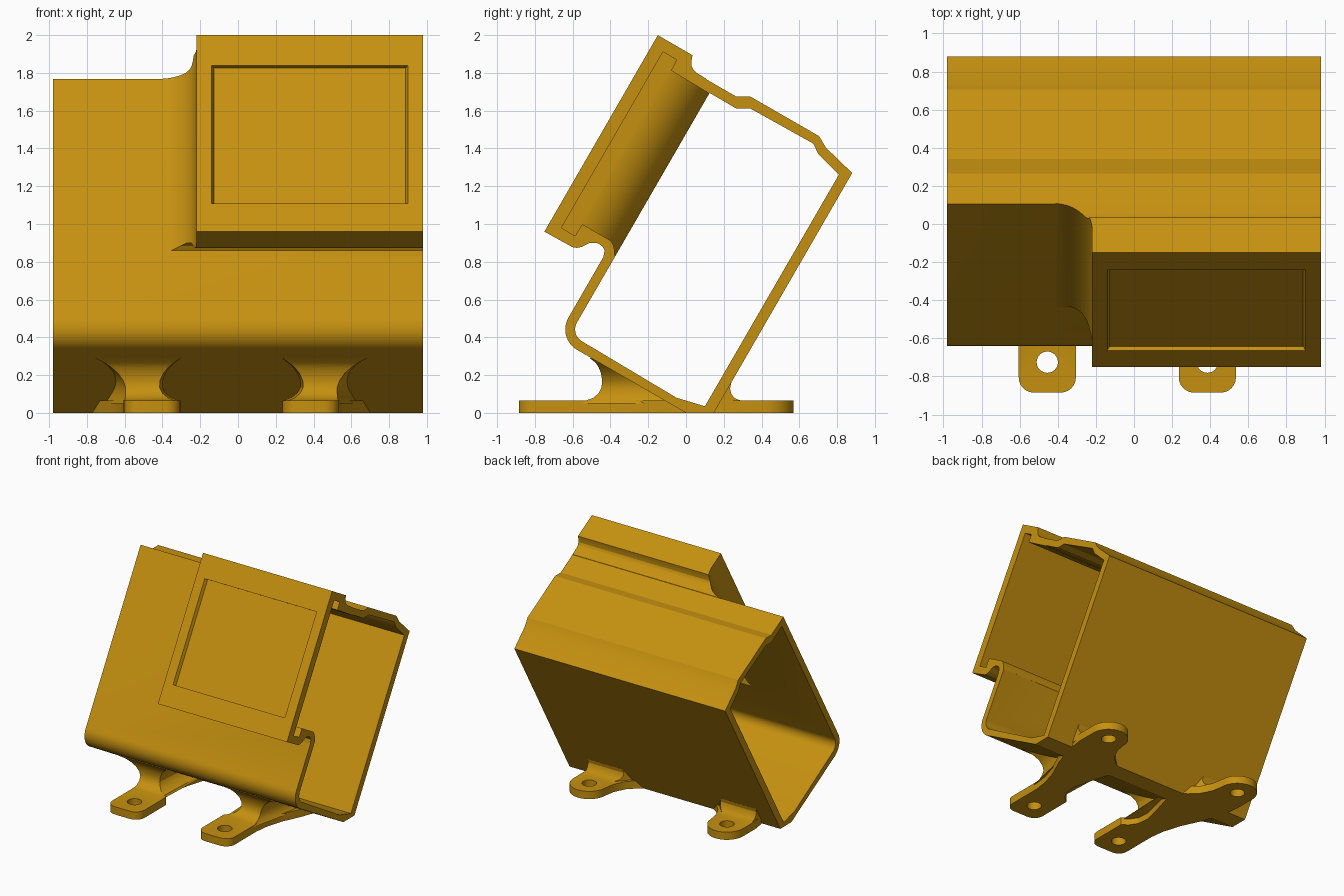
import bpy, bmesh, math
from mathutils import Vector

if "Cube" in bpy.data.objects:
    bpy.data.objects.remove(bpy.data.objects["Cube"])

gold = bpy.data.materials.new("mustard plastic")
gold.diffuse_color = (0.56, 0.28, 0.005, 1)
gold.use_nodes = True
gold.node_tree.nodes["Principled BSDF"].inputs["Base Color"].default_value = gold.diffuse_color

A = Vector((0, 0.5, 0.866))       # direction up the tilted front face
N = Vector((0, -0.866, 0.5))      # outward normal of the front face
P0 = Vector((0, -0.44, 0.82))     # reference point on the front face
END = 0.98


def loft(name, rings):
    """Closed solid through rings with equal point counts."""
    bm = bmesh.new()
    vs = [[bm.verts.new(p) for p in r] for r in rings]
    n = len(vs[0])
    for a, b in zip(vs, vs[1:]):
        for i in range(n):
            bm.faces.new((a[i], a[(i + 1) % n], b[(i + 1) % n], b[i]))
    bm.faces.new(vs[0])
    bm.faces.new(vs[-1])
    bmesh.ops.recalc_face_normals(bm, faces=bm.faces)
    me = bpy.data.meshes.new(name)
    bm.to_mesh(me)
    bm.free()
    me.materials.append(gold)
    ob = bpy.data.objects.new(name, me)
    bpy.context.collection.objects.link(ob)
    return ob


def prism_x(name, yz, x0, x1):
    return loft(name, [[(x, y, z) for y, z in yz] for x in (x0, x1)])


def prism_z(name, xy, z0, z1):
    return loft(name, [[(x, y, z) for x, y in xy] for z in (z0, z1)])


def arc(cx, cy, r, a0, a1, n=14):
    return [(cx + r * math.cos(math.radians(a0 + (a1 - a0) * i / n)),
             cy + r * math.sin(math.radians(a0 + (a1 - a0) * i / n))) for i in range(n + 1)]


def boolean(ob, other, op, keep=False):
    m = ob.modifiers.new("cut", 'BOOLEAN')
    m.operation, m.solver, m.object = op, 'EXACT', other
    bpy.context.view_layer.objects.active = ob
    bpy.ops.object.modifier_apply(modifier=m.name)
    if not keep:
        bpy.data.objects.remove(other)


def interp(table, d):
    for (d0, v0), (d1, v1) in zip(table, table[1:]):
        if d <= d1:
            return v0 + (v1 - v0) * max(0, (d - d0) / (d1 - d0))
    return table[-1][1]


def housing(name, low, high, r, x1):
    """Screen housing sliced outward from the face, its left end flaring with radius r."""
    ds = {round(p[0], 4) for p in low + high}
    ds |= {round(0.2 - r * math.cos(math.radians(a)), 4) for a in range(0, 91, 6)}
    rings = []
    for d in sorted(ds):
        k = min(max(0.2 - d, 0), r)
        x0 = -0.42 + math.sqrt(r * r - k * k)
        u0, u1 = interp(low, d), interp(high, d)
        base = P0 + N * d
        rings.append([base + A * u + Vector((x, 0, 0))
                      for x, u in ((x0, u0), (x1, u0), (x1, u1), (x0, u1))])
    return loft(name, rings)


# Main tube
outer = [(0.106, 1.767), (0.265, 1.675), (0.34, 1.675), (0.705, 1.465), (0.74, 1.405),
         (0.88, 1.27), (0.147, 0), (0, 0)] + arc(-0.514, 0.442, 0.125, 240, 150)
inner = [(0.125, 1.694), (0.265, 1.612), (0.34, 1.612), (0.675, 1.425), (0.70, 1.37),
         (0.81, 1.262), (0.10, 0.035), (-0.05, 0.08)] + arc(-0.514, 0.442, 0.073, 240, 150)
body = prism_x("body_shell", outer, -END, END)
void = prism_x("interior", inner, -1.1, 1.1)

# Raised screen housing, hollow with a slot for the panel
low = [(-0.03, 0.0), (0.0, 0.005), (0.012, 0.04), (0.035, 0.053), (0.066, 0.054),
       (0.10, 0.034), (0.125, -0.003), (0.145, -0.022), (0.169, -0.031), (0.338, -0.034)]
high = [(-0.03, 1.07), (0.0, 1.095), (0.06, 1.097), (0.085, 1.103), (0.105, 1.118),
        (0.116, 1.14), (0.126, 1.167), (0.338, 1.167)]
boolean(body, housing("screen_housing", low, high, 0.2, END), 'UNION')
low = [(-0.08, 0.035), (-0.05, 0.04), (-0.027, 0.073), (-0.01, 0.09), (0.01, 0.10),
       (0.184, 0.10), (0.186, 0.028), (0.27, 0.028)]
high = [(-0.08, 1.035), (0.184, 1.04), (0.186, 1.104), (0.27, 1.104)]
boolean(body, void, 'DIFFERENCE', keep=True)
boolean(body, housing("housing_void", low, high, 0.26, 1.1), 'DIFFERENCE')

# Shallow screen recess
rings = []
for d, s in ((0.313, 0.012), (0.338, 0.0), (0.37, -0.012)):
    rings.append([P0 + N * d + A * u + Vector((x, 0, 0)) for x, u in
                  ((-0.14 + s, 0.139), (0.90 - s, 0.139), (0.90 - s, 0.982), (-0.14 + s, 0.982))])
boolean(body, loft("screen_recess", rings), 'DIFFERENCE')

# Feet: plate with a front tab and rear lobe, front post, rear fillet
plan = (arc(0.35, -0.805, 0.08, 180, 270, 6) + arc(0.49, -0.805, 0.08, 270, 360, 6)
        + [(0.57, -0.52), (0.585, -0.4), (0.63, -0.25), (0.70, -0.1), (0.765, 0.08), (0.79, 0.25)]
        + arc(0.64, 0.42, 0.15, 0, 180, 20)
        + [(0.475, 0.33), (0.43, 0.24), (0.36, 0.17), (0.28, 0.12), (0.28, 0.02),
           (0.33, -0.15), (0.37, -0.32), (0.36, -0.42), (0.32, -0.48), (0.27, -0.52)])
# post rows: height, front y, inner side, outer side
post = [(0.05, -0.56, 0.29, 0.57), (0.065, -0.53, 0.30, 0.565), (0.08, -0.49, 0.335, 0.562),
        (0.105, -0.462, 0.365, 0.56), (0.135, -0.447, 0.38, 0.56), (0.17, -0.444, 0.378, 0.572),
        (0.21, -0.45, 0.36, 0.60), (0.24, -0.462, 0.335, 0.635), (0.265, -0.478, 0.305, 0.67),
        (0.29, -0.51, 0.27, 0.72)]
rear = [(0.12, 0.03), (0.20, 0.16), (0.24, 0.16), (0.233, 0.13), (0.24, 0.10),
        (0.258, 0.077), (0.29, 0.065), (0.29, 0.03)]

parts = [body]
for side, tag in ((-1, "left"), (1, "right")):
    def X(q):
        return side * q - 0.035
    foot = prism_z(tag + "_foot", [(X(q), y) for q, y in plan], 0, 0.065)
    support = loft("post", [[(X(qi), yf, z), (X(qo), yf, z),
                             (X(qo + 0.14 * (1 - z / 0.3)), 0.06 - 1.6 * z, z),
                             (X(qi - 0.02), 0.06 - 1.6 * z, z)] for z, yf, qi, qo in post])
    boolean(foot, support, 'UNION')
    fillet = loft("fillet", [[(X(q + (0.29 - y) * k), y, z) for y, z in rear]
                             for q, k in ((0.50, -0.9), (0.78, 0.05))])
    boolean(foot, fillet, 'UNION')
    boolean(foot, void, 'DIFFERENCE', keep=True)
    for q, y in ((0.42, -0.725), (0.64, 0.42)):
        boolean(foot, prism_z("screw_hole", arc(X(q), y, 0.056, 0, 345, 23), -0.1, 0.3), 'DIFFERENCE')
    parts.append(foot)
bpy.data.objects.remove(void)

for ob in parts:
    bpy.ops.object.select_all(action='DESELECT')
    ob.select_set(True)
    bpy.context.view_layer.objects.active = ob
    bpy.ops.object.shade_smooth_by_angle(angle=math.radians(25))
